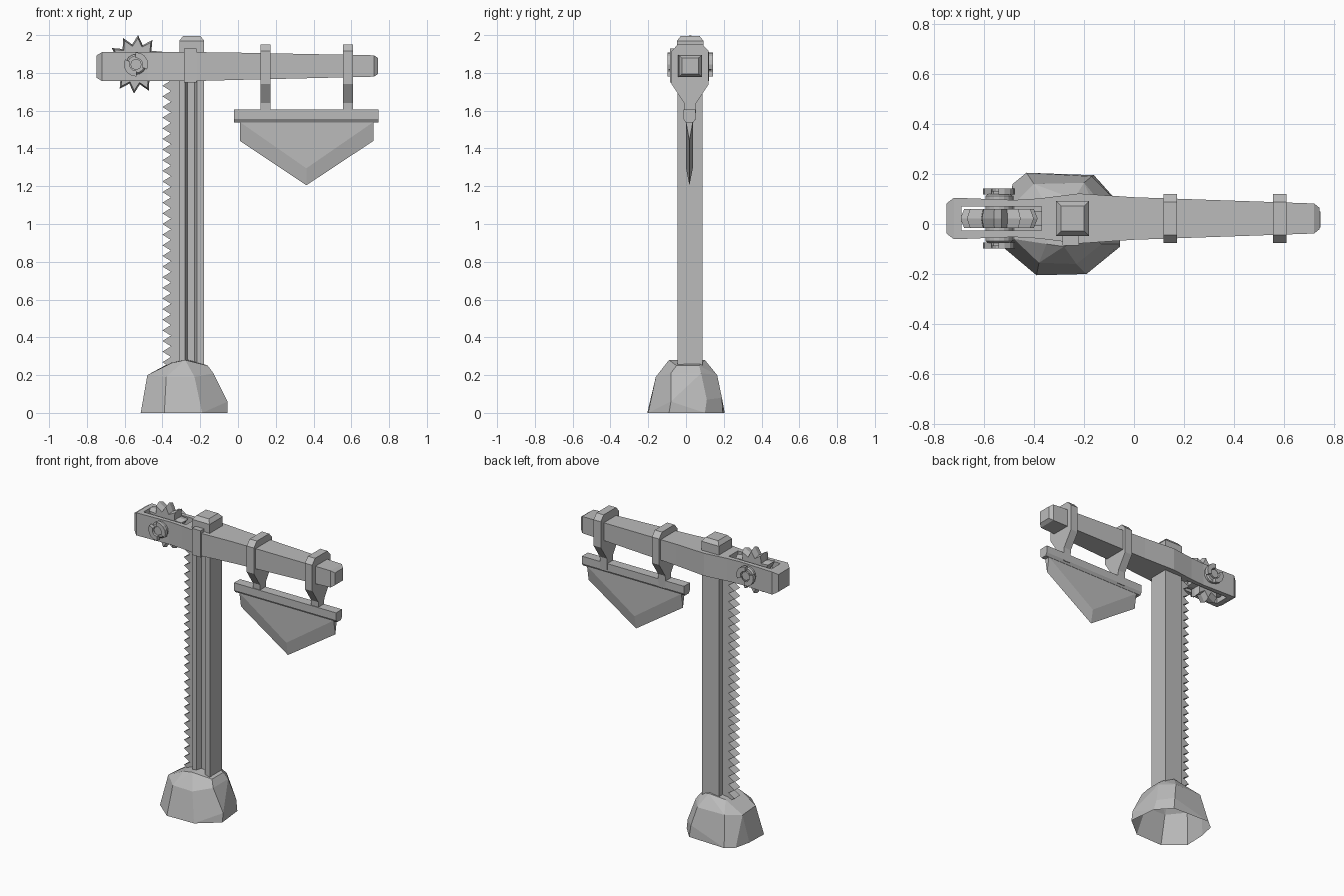
import bpy, bmesh, math
from mathutils import Vector

old = bpy.data.objects.get("Cube")
if old:
    bpy.data.objects.remove(old, do_unlink=True)

CY = 0.022                      # centre line of the mechanism in y
GEAR_X, GEAR_Z = -0.54, 1.845   # gear axis

grey = bpy.data.materials.new("plain grey")
grey.use_nodes = True
COLOUR = (0.5, 0.5, 0.5, 1)
grey.diffuse_color = COLOUR
grey.node_tree.nodes["Principled BSDF"].inputs["Base Color"].default_value = COLOUR


def finish(name, bm):
    bmesh.ops.recalc_face_normals(bm, faces=bm.faces)
    me = bpy.data.meshes.new(name)
    bm.to_mesh(me)
    bm.free()
    me.materials.append(grey)
    ob = bpy.data.objects.new(name, me)
    bpy.context.collection.objects.link(ob)
    return ob


def loft(name, rings, closed=False):
    """Skin a list of equal-length point rings; cap the ends unless closed."""
    bm = bmesh.new()
    rows = [[bm.verts.new(p) for p in ring] for ring in rings]
    n = len(rows[0])
    for a, b in zip(rows, rows[1:]):
        for i in range(n):
            j = (i + 1) % n
            bm.faces.new((a[i], a[j], b[j], b[i]))
    bm.faces.new(rows[0])
    bm.faces.new(rows[-1])
    return finish(name, bm)


def prism(name, pts, axis, a, b):
    """Extrude a 2D outline along one axis between a and b."""
    def place(p, t):
        q = list(p)
        q.insert(axis, t)
        return q
    return loft(name, [[place(p, t) for p in pts] for t in (a, b)])


def rect_x(x, hw, z0, z1):
    return [(x, CY - hw, z0), (x, CY + hw, z0), (x, CY + hw, z1), (x, CY - hw, z1)]


def rect_z(z, cx, hx, hy):
    return [(cx - hx, CY - hy, z), (cx + hx, CY - hy, z),
            (cx + hx, CY + hy, z), (cx - hx, CY + hy, z)]


def circle(y, r, n=16):
    return [(GEAR_X + r * math.cos(2 * math.pi * i / n), y,
             GEAR_Z + r * math.sin(2 * math.pi * i / n)) for i in range(n)]


# Faceted boulder at the foot, open underneath
boulder = [
    (-.515, -.10, 0), (-.39, -.205, 0), (-.19, -.20, 0), (-.055, -.09, 0), (-.075, .10, 0),
    (-.16, .195, 0), (-.43, .205, 0), (-.485, .16, 0), (-.51, .05, 0),
    (-.055, -.08, .06), (-.09, .11, .07), (-.17, .19, .08),
    (-.48, -.06, .20), (-.38, -.155, .19), (-.23, -.16, .19), (-.13, -.08, .21),
    (-.13, .08, .21), (-.20, .165, .20), (-.40, .16, .20), (-.48, .08, .19),
    (-.35, -.08, .265), (-.28, -.09, .28), (-.16, -.05, .25),
    (-.16, .07, .25), (-.24, .10, .28), (-.36, .09, .265)]
bm = bmesh.new()
for p in boulder:
    bm.verts.new(p)
bmesh.ops.convex_hull(bm, input=bm.verts)
bmesh.ops.dissolve_limit(bm, angle_limit=math.radians(9), verts=bm.verts, edges=bm.edges)
bm.normal_update()
under = [f for f in bm.faces if all(v.co.z < 0.001 for v in f.verts)]
bmesh.ops.delete(bm, geom=under, context='FACES_ONLY')
finish("boulder_base", bm)

# Upright post with a channel down the front face
front, back = -0.045, 0.087
prism("post", [(-.31, front), (-.28, front), (-.267, front + .035), (-.23, front + .035),
               (-.217, front), (-.18, front), (-.18, back), (-.31, back)], 2, 0.2, 1.8)

# Post head with a chamfered cap above the beam
loft("post_cap", [rect_z(1.80, -.245, .066, .07), rect_z(1.97, -.245, .066, .07),
                  rect_z(1.995, -.245, .046, .05)])

# Clamp plate on the front of the beam
prism("front_clamp", [(-.285, 1.75), (-.22, 1.75), (-.22, 1.93), (-.285, 1.93)], 1, -.085, 0.0)

# Toothed rack on the left edge of the post
TEETH, z0, z1 = 27, 0.24, 1.76
step = (z1 - z0) / TEETH
outline = [(-.305, z1), (-.305, z0)]
for i in range(TEETH):
    outline += [(-.355, z0 + i * step), (-.40, z0 + (i + .5) * step)]
outline.append((-.355, z1))
prism("rack", outline, 1, CY - .03, CY + .03)

# Tapered beam with chamfered ends and a slot for the gear
beam = loft("beam", [rect_x(x, w, lo, hi) for x, w, lo, hi in (
    (-.75, .060, 1.775, 1.892), (-.72, .083, 1.757, 1.91), (-.48, .074, 1.757, 1.91),
    (-.38, .080, 1.757, 1.91), (-.22, .100, 1.757, 1.91), (0.0, .085, 1.763, 1.907),
    (.72, .060, 1.78, 1.893), (.742, .043, 1.795, 1.878))])
cutter = prism("slot_cutter", [(-.69, 1.6), (-.37, 1.6), (-.37, 2.1), (-.69, 2.1)],
               1, CY - .048, CY + .048)
cutter.hide_render = True
mod = beam.modifiers.new("slot", 'BOOLEAN')
mod.operation, mod.solver, mod.object = 'DIFFERENCE', 'EXACT', cutter
cut_mesh = bpy.data.meshes.new_from_object(
    beam.evaluated_get(bpy.context.evaluated_depsgraph_get()))
beam.modifiers.clear()
beam.data = cut_mesh
bpy.data.objects.remove(cutter, do_unlink=True)


# Spiked gear, its teeth ridged along the middle
def star(y, scale):
    pts = []
    for i in range(24):
        r = (0.155 if i % 2 == 0 else 0.108) * scale
        a = math.radians(86 + 15 * i)
        pts.append((GEAR_X + r * math.cos(a), y, GEAR_Z + r * math.sin(a)))
    return pts


loft("gear", [star(CY - .038, .9), star(CY, 1), star(CY + .038, .9)])

# Axle through the beam, with a split ring and a pin at each end
loft("axle", [circle(CY - .098, .045), circle(CY - .09, .054),
              circle(CY + .09, .054), circle(CY + .098, .045)])
for side, word in ((-1, "front"), (1, "back")):
    a, b = CY + side * .096, CY + side * .12
    for half in (0, 1):
        arc = [math.radians(-25 + 180 * half + 23.5 * k) for k in range(6)]
        ring = [(r * math.cos(t), r * math.sin(t))
                for r, ts in ((.064, arc), (.034, arc[::-1])) for t in ts]
        prism(f"{word}_ring_half_{half + 1}",
              [(GEAR_X + x, GEAR_Z + z) for x, z in ring], 1, a, b)
    loft(f"{word}_axle_pin", [circle(a, .03, 8), circle(CY + side * .11, .03, 8)])

# Two hangers wrapped over the beam, narrowing to the blade
half = [(.066, 1.95), (.098, 1.915), (.098, 1.74), (.032, 1.64), (.028, 1.55)]
hanger = [(CY + w, z) for w, z in half] + [(CY - w, z) for w, z in half[::-1]]
for name, x in (("inner_hanger", .145), ("outer_hanger", .582)):
    prism(name, hanger, 0, x - .027, x + .027)

# Blade holder bar, chamfered along its lower edges
BY = 0.018
bar = [(.032, 1.605), (.032, 1.556), (.02, 1.538)]
prism("blade_bar", [(BY + w, z) for w, z in bar] + [(BY - w, z) for w, z in bar[::-1]],
      0, -.02, .745)

# Pointed blade with a bevelled cutting edge
bm = bmesh.new()
inner = [(.01, 1.54), (.362, 1.295), (.717, 1.54)]
edge = [bm.verts.new((x, BY, z)) for x, z in ((.01, 1.44), (.362, 1.205), (.717, 1.44))]
faces = []
for s in (-1, 1):
    row = [bm.verts.new((x, BY + s * .018, z)) for x, z in inner]
    faces.append(row)
    bm.faces.new(row)
    for i in (0, 1):
        bm.faces.new((row[i], row[i + 1], edge[i + 1], edge[i]))
for i in (0, 2):
    bm.faces.new((faces[0][i], faces[1][i], edge[i]))
bm.faces.new((faces[0][0], faces[0][2], faces[1][2], faces[1][0]))
finish("blade", bm)
